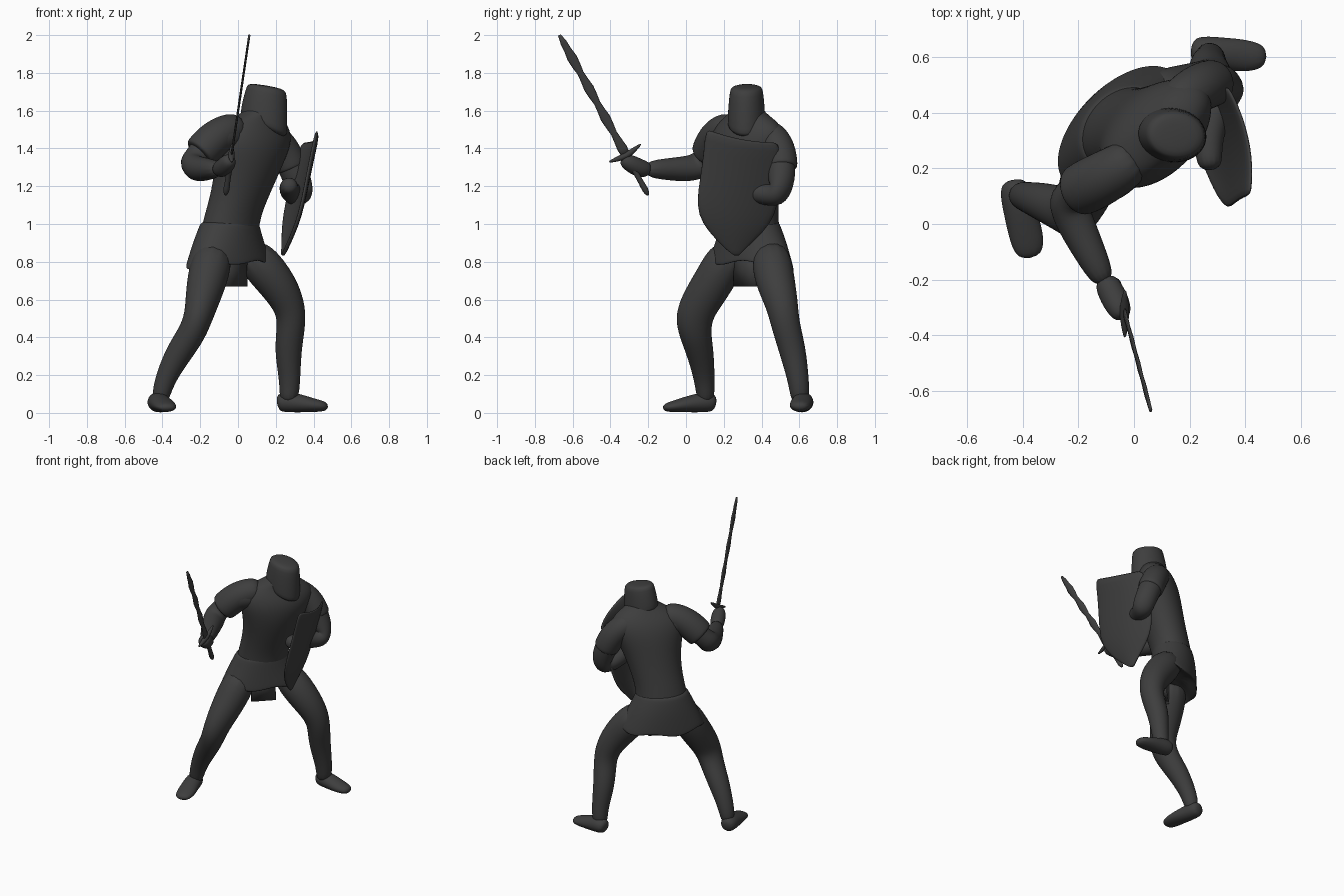
import bpy, bmesh, math
from mathutils import Vector as V

mat = bpy.data.materials.new("charcoal grey")
mat.diffuse_color = (0.048, 0.048, 0.048, 1)
X, Z = V((1, 0, 0)), V((0, 0, 1))
FIT = 1.04  # makes up for subdivision shrinkage


def finish(name, bm, levels=2, thick=0):
    bmesh.ops.recalc_face_normals(bm, faces=bm.faces)
    for f in bm.faces:
        f.smooth = True
    me = bpy.data.meshes.new(name)
    bm.to_mesh(me)
    bm.free()
    ob = bpy.data.objects.new(name, me)
    bpy.context.collection.objects.link(ob)
    me.materials.append(mat)
    if thick:
        m = ob.modifiers.new("thickness", 'SOLIDIFY')
        m.thickness = thick
        m.offset = 0
    if levels:
        m = ob.modifiers.new("smooth", 'SUBSURF')
        m.levels = m.render_levels = levels
    return ob


def loft(name, rings, levels=2):
    """Skin a list of point rings and cap both ends."""
    bm = bmesh.new()
    vs = [[bm.verts.new(p) for p in r] for r in rings]
    n = len(vs[0])
    for a, b in zip(vs, vs[1:]):
        for i in range(n):
            j = (i + 1) % n
            bm.faces.new((a[i], a[j], b[j], b[i]))
    bm.faces.new(vs[0])
    bm.faces.new(vs[-1])
    return finish(name, bm, levels)


def limb(name, pts, ref=X, n=12, levels=2):
    """Tube through (x, y, z, half width[, half height]) points."""
    c = [V(p[:3]) for p in pts]
    rings = []
    for i, p in enumerate(pts):
        t = (c[min(i + 1, len(c) - 1)] - c[max(i - 1, 0)]).normalized()
        s = t.cross(ref).normalized()
        u = s.cross(t)
        k = FIT if levels else 1
        w, h = p[3] * k, p[-1] * k
        rings.append([c[i] + s * w * math.cos(a) + u * h * math.sin(a)
                      for a in (2 * math.pi * q / n for q in range(n))])
    return loft(name, rings, levels)


def body_ring(z, cx, cy, a, b, turn=45, n=24, dz=lambda t, x: 0):
    """Level ellipse turned about z; dz bends its height."""
    r = math.radians(turn)
    out = []
    for i in range(n):
        t = 2 * math.pi * i / n
        p, q = a * math.cos(t), b * math.sin(t)
        x, y = p * math.cos(r) - q * math.sin(r), p * math.sin(r) + q * math.cos(r)
        out.append(V((cx + x, cy + y, z + dz(t, x))))
    return out


# Torso, leaning towards the shield side
loft("torso", [body_ring(*r) for r in (
    (0.84, -0.05, 0.35, 0.19, 0.14), (1.0, -0.045, 0.34, 0.165, 0.13),
    (1.15, 0.01, 0.335, 0.17, 0.14), (1.3, 0.055, 0.325, 0.2, 0.155),
    (1.42, 0.08, 0.325, 0.245, 0.155), (1.5, 0.09, 0.33, 0.235, 0.13),
    (1.555, 0.1, 0.33, 0.17, 0.1),
    (1.59, 0.115, 0.325, 0.10, 0.09), (1.62, 0.13, 0.325, 0.08, 0.08))])

# Tunic skirt with an uneven hem, lower at the back
hem = lambda t, x: -0.025 * math.sin(t) + 0.014 * math.cos(5 * t)
loft("tunic_skirt", [
    body_ring(1.02, -0.04, 0.34, 0.165, 0.13), body_ring(1.0, -0.045, 0.34, 0.175, 0.138),
    body_ring(0.9, -0.05, 0.345, 0.225, 0.15), body_ring(0.79, -0.05, 0.345, 0.28, 0.155, dz=hem),
    body_ring(0.765, -0.05, 0.345, 0.285, 0.155, dz=hem),
    body_ring(0.78, -0.05, 0.345, 0.25, 0.13, dz=hem), body_ring(0.82, -0.05, 0.345, 0.12, 0.07)])

# Hanging cloth between the thighs
bm = bmesh.new()
rows = [[bm.verts.new((-0.015 + s * w, 0.315 + s * w, z)) for s in (-1, 0, 1)]
        for z, w in ((0.86, 0.06), (0.76, 0.056), (0.67, 0.058))]
for a, b in zip(rows, rows[1:]):
    for i in range(2):
        bm.faces.new((a[i], a[i + 1], b[i + 1], b[i]))
finish("hanging_cloth", bm, 0, 0.02)

# Flat-topped helmet, tipped forward towards +x
tip = lambda k: (lambda t, x: -k * x)
helm = [body_ring(z, cx, 0.32, a, b, -8, dz=tip(k)) for z, cx, a, b, k in (
    (1.50, 0.14, 0.09, 0.07, 0.5), (1.525, 0.137, 0.122, 0.098, 0.45),
    (1.54, 0.137, 0.125, 0.1, 0.42), (1.62, 0.143, 0.12, 0.097, 0.3),
    (1.705, 0.152, 0.108, 0.088, 0.2), (1.725, 0.152, 0.1, 0.08, 0.18),
    (1.733, 0.152, 0.05, 0.04, 0.16))]
loft("helmet", helm, 1)

# Legs
limb("right_leg", [(-.12, .25, .88, .11), (-.165, .15, .7, .108), (-.195, .065, .57, .103, .085),
                   (-.215, .04, .49, .1, .075), (-.25, .05, .41, .083, .074),
                   (-.325, .08, .3, .07), (-.395, .1, .16, .052),
                   (-.415, .105, .05, .046)])
limb("left_leg", [(.04, .44, .88, .11), (.2, .47, .7, .106), (.275, .51, .57, .085),
                  (.285, .525, .47, .075), (.262, .565, .33, .072), (.277, .6, .15, .053),
                  (.265, .605, .05, .05)])

# Feet: heel to toe
limb("right_foot", [(-.435, .16, .05, .038, .038), (-.428, .12, .06, .057, .056),
                    (-.41, .04, .05, .058, .048), (-.385, -.05, .037, .064, .033),
                    (-.373, -.125, .025, .045, .02)], Z)
limb("left_foot", [(.205, .625, .05, .04, .04), (.245, .622, .06, .056, .056),
                   (.32, .613, .052, .058, .05), (.40, .605, .04, .06, .036),
                   (.48, .602, .032, .04, .024)], Z)

# Arms and loose sleeves
limb("right_arm", [(.0, .24, 1.46, .09), (-.09, .17, 1.48, .095), (-.18, .13, 1.4, .085),
                   (-.245, .1, 1.325, .078), (-.225, .03, 1.29, .072), (-.16, -.1, 1.29, .058),
                   (-.1, -.22, 1.29, .042)], V((.5, .2, 1)))
limb("right_hand", [(-.11, -.19, 1.285, .04), (-.08, -.25, 1.295, .05),
                    (-.05, -.31, 1.33, .045), (-.04, -.34, 1.345, .025)], Z)
limb("right_sleeve", [(.02, .25, 1.51, .075), (-.05, .2, 1.5, .09), (-.13, .155, 1.45, .098),
                      (-.2, .12, 1.375, .096), (-.205, .118, 1.37, .085)], V((.5, .2, 1)))
limb("left_arm", [(.15, .42, 1.45, .085), (.22, .485, 1.43, .085), (.275, .505, 1.33, .078),
                  (.325, .505, 1.21, .073), (.335, .485, 1.145, .068), (.285, .4, 1.16, .058),
                  (.265, .28, 1.19, .05), (.275, .19, 1.21, .045)], V((1, .1, 0)))
limb("left_sleeve", [(.13, .41, 1.49, .07), (.18, .455, 1.465, .085), (.24, .495, 1.4, .088),
                     (.285, .508, 1.3, .086), (.287, .508, 1.295, .077)], V((1, .1, 0)))

# Curved pointed shield, strapped on the left forearm
bm = bmesh.new()
rows = []
for z, y0, y1 in ((1.51, .1, .495), (1.4, .095, .5), (1.25, .075, .5), (1.1, .05, .49),
                  (1.0, .085, .45), (.92, .155, .37), (.86, .22, .3), (.832, .262, .275)):
    row = []
    for i in range(9):
        s = i / 8
        y = y0 + (y1 - y0) * s
        bulge = 4 * s * (1 - s)
        zz = z - (0.18 * (y - .1) + 0.02 * bulge) * max(0, (z - 1.1) / .39)
        x = .415 - .22 * (1.5 - z) - .2 * (y - .1) + .035 * bulge * (y1 - y0) / .4
        row.append(bm.verts.new((x, y, zz)))
    rows.append(row)
for a, b in zip(rows, rows[1:]):
    for i in range(8):
        bm.faces.new((a[i], a[i + 1], b[i + 1], b[i]))
finish("shield", bm, 1, 0.02)

# Sword: wavy flat blade, grip, pommel and guard along one axis
tipp, mid = V((.06, -.67, 2.0)), V((-.035, -.315, 1.36))
axis = tipp - mid
at = lambda f: tuple(mid + axis * f)
limb("sword_blade", [at(i / 16) + ((.022 + .005 * math.sin(i * 1.6)) * (1 if i < 16 else .35), .006)
                     for i in range(17)], X, 8, 0)
limb("sword_grip", [at(f) + (r,) for f, r in ((-.33, .008), (-.28, .02), (-.23, .014),
                                              (-.1, .016), (.02, .02))], X, 8, 1)
side = axis.normalized().cross(X).normalized()
limb("sword_guard", [tuple(mid + side * s + axis * (abs(s) * .25)) + (r,) for s, r in (
    (-.1, .004), (-.06, .013), (0, .02), (.06, .013), (.1, .004))], X, 8, 1)
